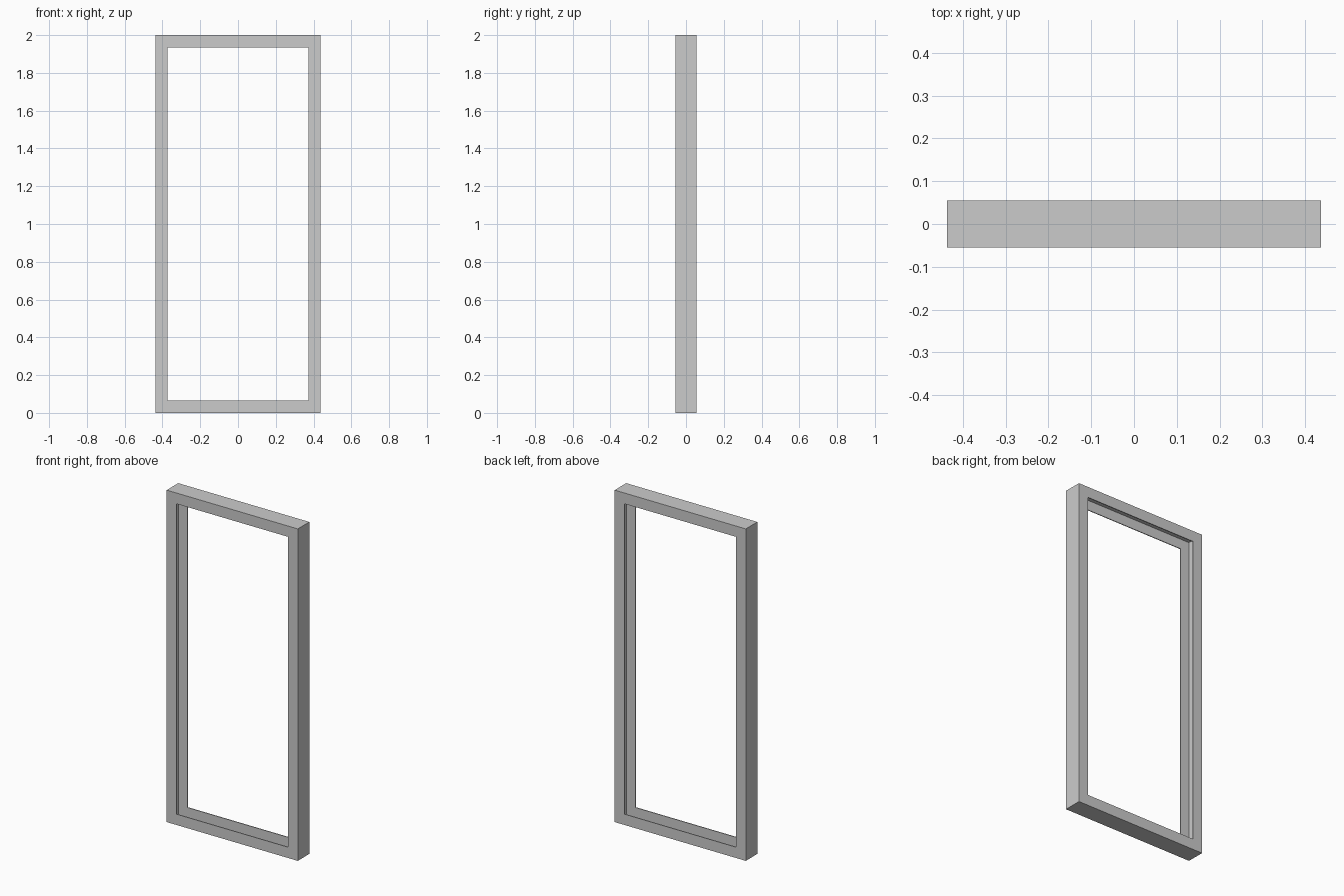
import bpy, bmesh

if "Cube" in bpy.data.objects:
    bpy.data.objects.remove(bpy.data.objects["Cube"])

HALF_W, HEIGHT = 0.437, 2.0     # outer size of the frame
HALF_D, FACE = 0.055, 0.065     # half depth, face width
T = 0.005                       # sheet thickness

# Thin C-channel section, open towards the opening: (inset from outer edge, y)
section = [(0, -HALF_D), (FACE, -HALF_D), (FACE, -HALF_D + T), (T, -HALF_D + T),
           (T, HALF_D - T), (FACE, HALF_D - T), (FACE, HALF_D), (0, HALF_D)]
corners = [(-1, -1), (1, -1), (1, 1), (-1, 1)]


def sweep_frame(name):
    """Sweep the section round the rectangle with mitred corners."""
    bm = bmesh.new()
    rings = [[bm.verts.new((sx * (HALF_W - i), y,
                            HEIGHT / 2 + sz * (HEIGHT / 2 - i)))
              for i, y in section] for sx, sz in corners]
    n = len(section)
    for r in range(4):
        a, b = rings[r], rings[(r + 1) % 4]
        for k in range(n):
            m = (k + 1) % n
            bm.faces.new((a[k], b[k], b[m], a[m]))
    bmesh.ops.recalc_face_normals(bm, faces=bm.faces)
    mesh = bpy.data.meshes.new(name)
    bm.to_mesh(mesh)
    bm.free()
    obj = bpy.data.objects.new(name, mesh)
    bpy.context.collection.objects.link(obj)
    return obj


# Door frame
sweep_frame("door_frame")
